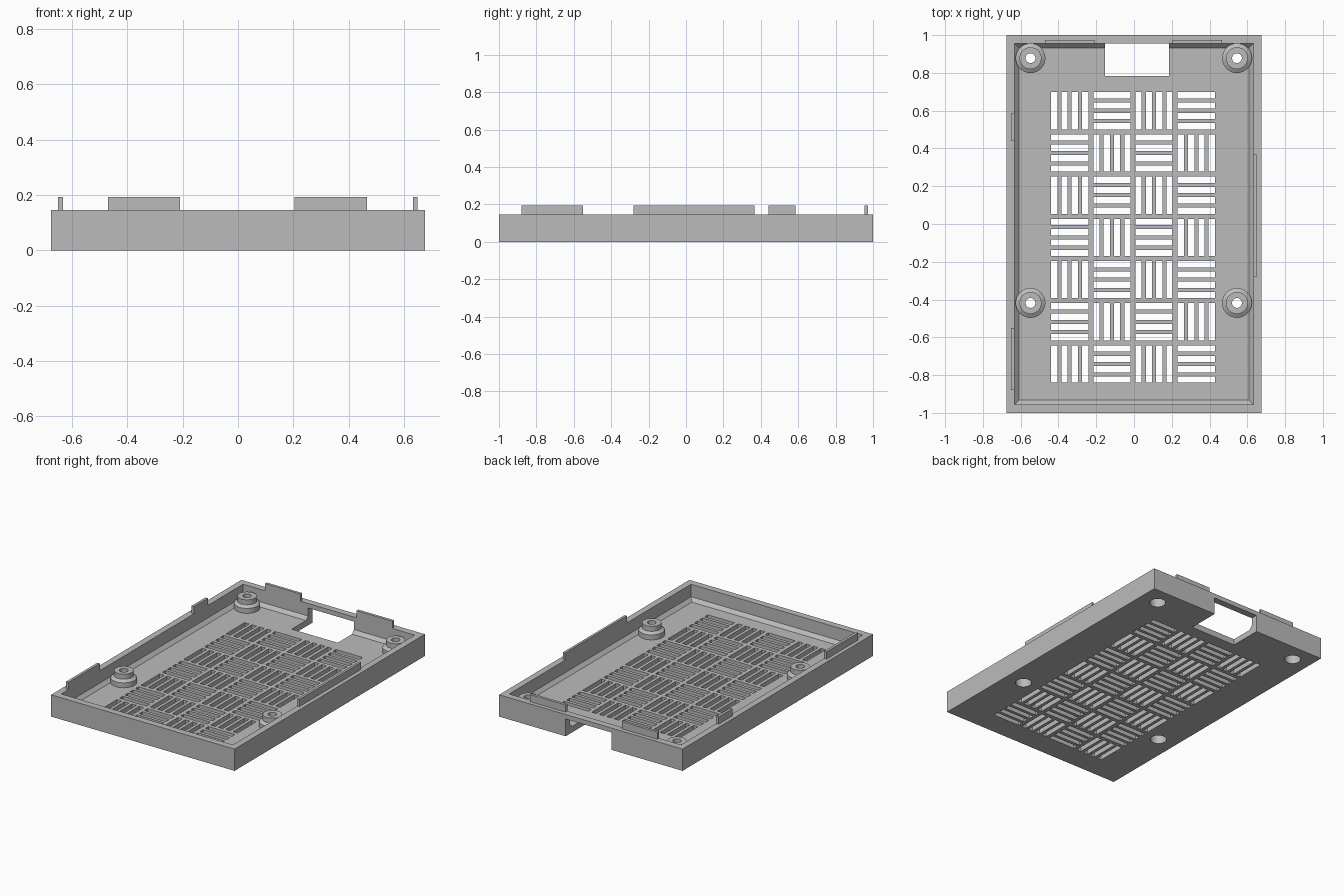
import bpy, bmesh, math

if "Cube" in bpy.data.objects:
    bpy.data.objects.remove(bpy.data.objects["Cube"])

grey = bpy.data.materials.new("plain grey")
grey.diffuse_color = (0.5, 0.5, 0.5, 1)
grey.use_nodes = True
grey.node_tree.nodes["Principled BSDF"].inputs["Base Color"].default_value = grey.diffuse_color


def make_object(name, bm):
    bmesh.ops.recalc_face_normals(bm, faces=bm.faces)
    mesh = bpy.data.meshes.new(name)
    bm.to_mesh(mesh)
    bm.free()
    mesh.materials.append(grey)
    obj = bpy.data.objects.new(name, mesh)
    bpy.context.collection.objects.link(obj)
    return obj


def add_box(bm, x0, x1, y0, y1, z0, z1):
    verts = bmesh.ops.create_cube(bm, size=1)["verts"]
    for v in verts:
        v.co = (x0 if v.co.x < 0 else x1,
                y0 if v.co.y < 0 else y1,
                z0 if v.co.z < 0 else z1)


def box(name, *extents):
    bm = bmesh.new()
    add_box(bm, *extents)
    return make_object(name, bm)


def lathe(name, profile, x, y, sides=32):
    """Closed ring swept from (radius, height) points."""
    bm = bmesh.new()
    rings = []
    for i in range(sides):
        a = 2 * math.pi * i / sides
        rings.append([bm.verts.new((x + r * math.cos(a), y + r * math.sin(a), z))
                      for r, z in profile])
    n = len(profile)
    for i in range(sides):
        a, b = rings[i], rings[(i + 1) % sides]
        for j in range(n):
            k = (j + 1) % n
            bm.faces.new((a[j], b[j], b[k], a[k]))
    obj = make_object(name, bm)
    bpy.context.view_layer.objects.active = obj
    obj.select_set(True)
    bpy.ops.object.shade_smooth_by_angle(angle=math.radians(30))
    obj.select_set(False)
    return obj


W, L, H, FLOOR = 0.675, 1.0, 0.145, 0.04
IX, IY = 0.632, 0.955          # inside half sizes
POSTS = [(x, y) for x in (-0.548, 0.545) for y in (0.878, -0.418)]

# Tray body
tray = box("tray", -W, W, -L, L, 0, H)

# Cavity with a chamfer running around the floor
bm = bmesh.new()
loops = []
for z, inset in ((FLOOR, 0.022), (FLOOR + 0.022, 0), (H + 0.1, 0)):
    x, y = IX - inset, IY - inset
    loops.append([bm.verts.new((sx * x, sy * y, z))
                  for sx, sy in ((-1, -1), (1, -1), (1, 1), (-1, 1))])
for lo, hi in zip(loops, loops[1:]):
    for i in range(4):
        j = (i + 1) % 4
        bm.faces.new((lo[i], lo[j], hi[j], hi[i]))
bm.faces.new(loops[0][::-1])
bm.faces.new(loops[-1])
cavity = make_object("cavity_cutter", bm)

# Connector opening below the back rim
opening = box("opening_cutter", -0.153, 0.185, 0.783, 1.1, -0.1, 0.115)

# Basket-weave vents and screw holes
bm = bmesh.new()
BLOCK, PITCH, SLOT = 0.197, 0.2235, 0.033
STEP = (BLOCK - SLOT) / 3
for row in range(7):
    for col in range(4):
        x = -0.439 + col * PITCH
        y = -0.84 + row * PITCH
        for k in range(4):
            s = k * STEP
            if (row + col) % 2 == 0:
                add_box(bm, x + s, x + s + SLOT, y, y + BLOCK, -0.1, 0.1)
            else:
                add_box(bm, x, x + BLOCK, y + s, y + s + SLOT, -0.1, 0.1)
for x, y in POSTS:
    made = bmesh.ops.create_cone(bm, cap_ends=True, segments=32, radius1=0.05,
                                 radius2=0.05, depth=0.2)
    bmesh.ops.translate(bm, verts=made["verts"], vec=(x, y, 0))
vents = make_object("vent_cutter", bm)

for cutter in (cavity, opening, vents):
    mod = tray.modifiers.new(cutter.name, 'BOOLEAN')
    mod.operation, mod.solver, mod.object = 'DIFFERENCE', 'EXACT', cutter
deps = bpy.context.evaluated_depsgraph_get()
cut_mesh = bpy.data.meshes.new_from_object(tray.evaluated_get(deps))
tray.modifiers.clear()
tray.data = cut_mesh
for cutter in (cavity, opening, vents):
    bpy.data.objects.remove(cutter)

# Stepped screw posts, recessed underneath
POST = [(0.05, FLOOR), (0.079, FLOOR), (0.079, 0.073), (0.058, 0.087),
        (0.058, 0.12), (0.026, 0.12), (0.026, 0.08), (0.05, 0.06)]
for x, y in POSTS:
    lathe("screw_post", POST, x, y)

# Locating tabs along the rim
TOP = 0.193
for y0, y1 in ((-0.88, -0.55), (0.44, 0.585)):
    box("left_tab", -0.65, -IX, y0, y1, H, TOP)
box("right_tab", IX, 0.648, -0.28, 0.367, H, TOP)
for x0, x1 in ((-0.47, -0.21), (0.205, 0.467)):
    box("back_tab", x0, x1, IY, 0.973, H, TOP)
